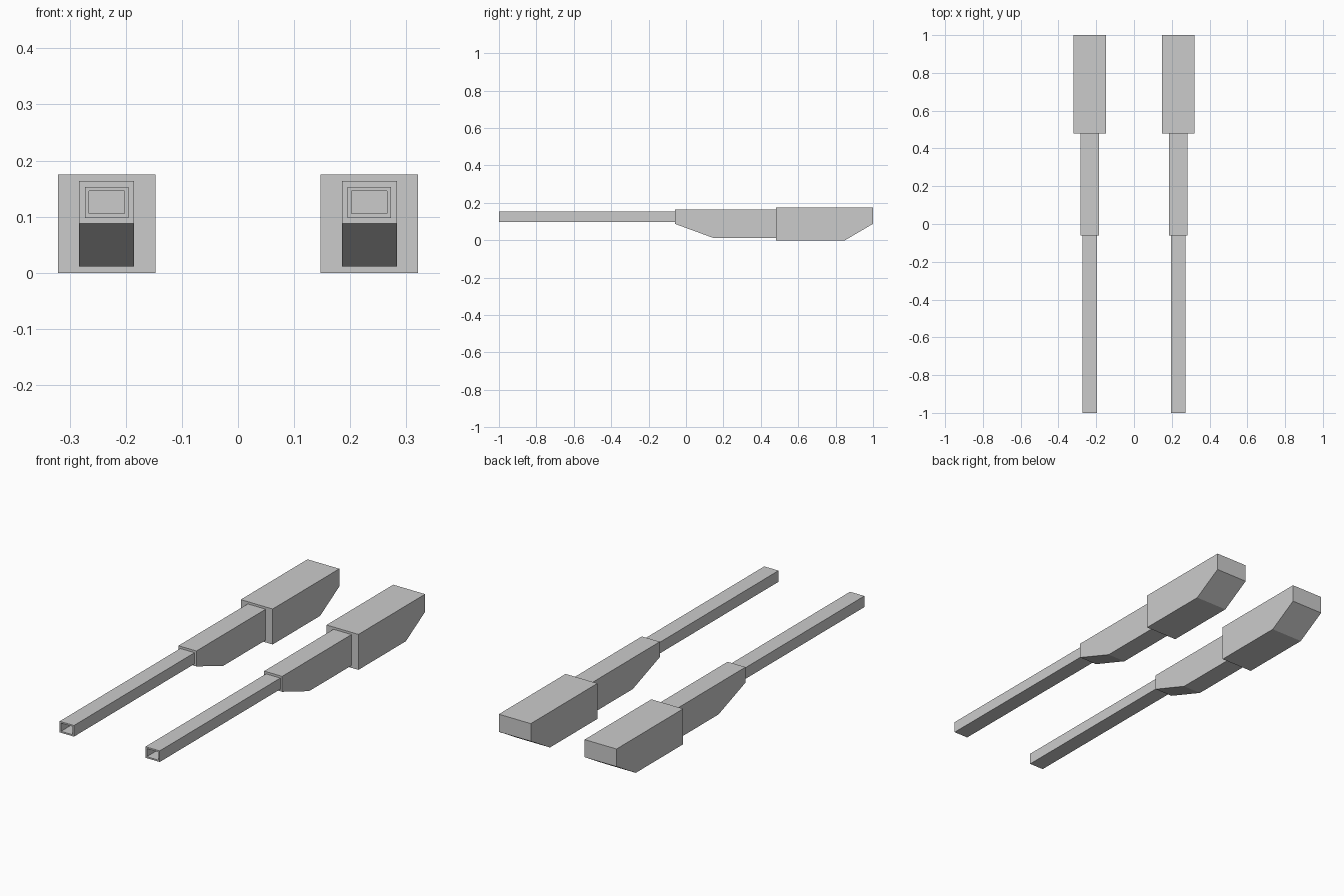
import bpy, bmesh

if "Cube" in bpy.data.objects:
    bpy.data.objects.remove(bpy.data.objects["Cube"])

CX = 0.234  # centre line of each unit


def extrude_profile(name, profile, cx, half):
    """Extrude a (y, z) side profile across x."""
    bm = bmesh.new()
    face = bm.faces.new([bm.verts.new((cx - half, y, z)) for y, z in profile])
    ext = bmesh.ops.extrude_face_region(bm, geom=[face])
    moved = [v for v in ext["geom"] if isinstance(v, bmesh.types.BMVert)]
    bmesh.ops.translate(bm, verts=moved, vec=(2 * half, 0, 0))
    return finish(name, bm)


def finish(name, bm):
    bmesh.ops.recalc_face_normals(bm, faces=bm.faces)
    mesh = bpy.data.meshes.new(name)
    bm.to_mesh(mesh)
    bm.free()
    obj = bpy.data.objects.new(name, mesh)
    bpy.context.collection.objects.link(obj)
    return obj


def barrel(name, cx, half, z0, z1, y0, y1, wall, depth):
    """Square tube with a recessed muzzle."""
    bm = bmesh.new()

    def ring(y, inset):
        h = half - inset
        a, b = z0 + inset, z1 - inset
        return [bm.verts.new((cx + x, y, z))
                for x, z in ((-h, a), (h, a), (h, b), (-h, b))]

    rings = [ring(y1, 0), ring(y0, 0), ring(y0, wall), ring(y0 + depth, wall)]
    for r, s in zip(rings, rings[1:]):
        for i in range(4):
            j = (i + 1) % 4
            bm.faces.new((r[i], r[j], s[j], s[i]))
    bm.faces.new(rings[0])
    bm.faces.new(rings[-1])
    return finish(name, bm)


for side, cx in (("left", -CX), ("right", CX)):
    # rear housing, bevelled under its back end
    extrude_profile("housing_" + side,
                    [(0.48, 0), (0.85, 0), (1, 0.088), (1, 0.175), (0.48, 0.175)],
                    cx, 0.087)
    # middle section, sloped under its front end
    extrude_profile("mid_section_" + side,
                    [(-0.06, 0.088), (0.15, 0.011), (0.48, 0.011),
                     (0.48, 0.164), (-0.06, 0.164)],
                    cx, 0.049)
    # hollow front barrel
    barrel("barrel_" + side, cx, 0.039, 0.098, 0.153, -1, -0.06, 0.0075, 0.2)
